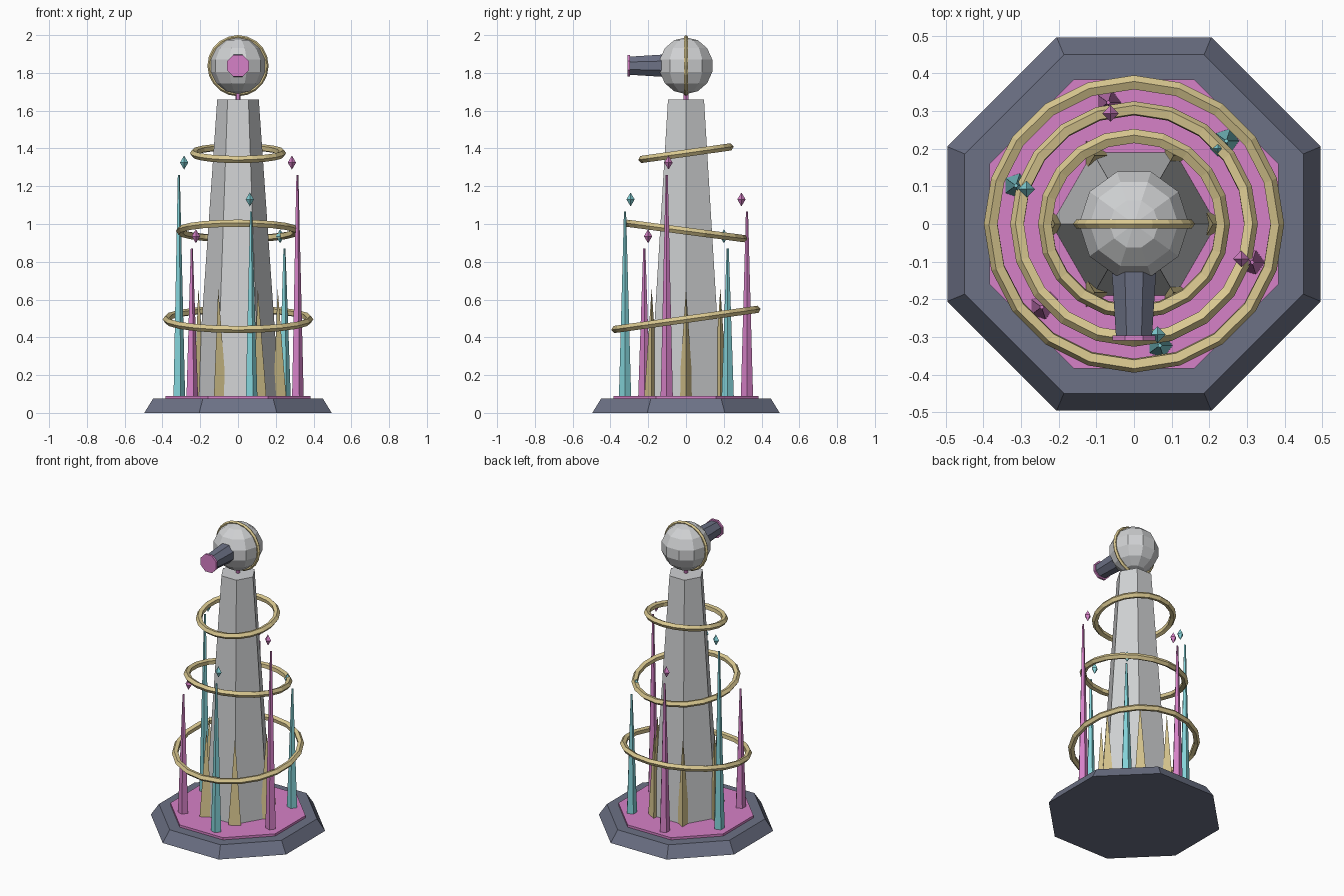
import bpy, bmesh, math
from mathutils import Matrix, Vector

if "Cube" in bpy.data.objects:
    bpy.data.objects.remove(bpy.data.objects["Cube"])


def material(name, rgb):
    m = bpy.data.materials.new(name)
    m.diffuse_color = (*rgb, 1)
    m.use_nodes = True
    m.node_tree.nodes["Principled BSDF"].inputs["Base Color"].default_value = m.diffuse_color
    return m


SLATE = material("slate", (0.15, 0.165, 0.235))
SILVER = material("silver", (0.63, 0.64, 0.65))
PINK = material("pink", (0.67, 0.22, 0.57))
CYAN = material("cyan", (0.23, 0.65, 0.69))
GOLD = material("gold", (0.70, 0.58, 0.28))


def finish(name, bm, mat, matrix=Matrix()):
    bmesh.ops.recalc_face_normals(bm, faces=bm.faces)
    me = bpy.data.meshes.new(name)
    bm.to_mesh(me)
    bm.free()
    me.materials.append(mat)
    ob = bpy.data.objects.new(name, me)
    ob.matrix_world = matrix
    bpy.context.collection.objects.link(ob)
    return ob


def stack(name, sides, profile, mat, matrix=Matrix(), turn=0.0):
    """Closed solid of polygon rings (radius, height); radius 0 gives a point."""
    bm = bmesh.new()
    rings = []
    for r, z in profile:
        n = sides if r > 0 else 1
        rings.append([bm.verts.new((r * math.cos(turn + math.tau * i / sides),
                                    r * math.sin(turn + math.tau * i / sides), z))
                      for i in range(n)])
    for a, b in zip(rings, rings[1:]):
        for i in range(sides):
            j = (i + 1) % sides
            if len(a) == 1:
                bm.faces.new((a[0], b[j], b[i]))
            elif len(b) == 1:
                bm.faces.new((a[i], a[j], b[0]))
            else:
                bm.faces.new((a[i], a[j], b[j], b[i]))
    for ring in (rings[0], rings[-1]):
        if len(ring) > 1:
            bm.faces.new(ring)
    return finish(name, bm, mat, matrix)


def torus(name, major, minor, mat, matrix, seg=20, sides=5):
    bm = bmesh.new()
    grid = []
    for i in range(seg):
        a = math.tau * i / seg
        row = []
        for k in range(sides):
            t = math.tau * k / sides
            d = major + minor * math.cos(t)
            row.append(bm.verts.new((d * math.cos(a), d * math.sin(a), minor * math.sin(t))))
        grid.append(row)
    for i in range(seg):
        a, b = grid[i], grid[(i + 1) % seg]
        for k in range(sides):
            m = (k + 1) % sides
            bm.faces.new((a[k], b[k], b[m], a[m]))
    return finish(name, bm, mat, matrix)


def at(x, y, z):
    return Matrix.Translation(Vector((x, y, z)))


EIGHTH = math.pi / 8
HEAD_Z = 1.838

# Octagonal base and glowing floor plate
stack("base", 8, [(0.537, 0), (0.487, 0.075)], SLATE, turn=EIGHTH)
stack("floor_plate", 8, [(0.416, 0.075), (0.416, 0.09)], PINK, turn=EIGHTH)

# Hexagonal column and the pin that carries the head
stack("column", 6, [(0.22, 0.08), (0.11, 1.66)], SILVER)
stack("head_pin", 6, [(0.014, 1.65), (0.014, 1.72)], PINK)

# Faceted head with an odd number of bands
bands = 7
head = [(0.15 * math.sin(math.pi * k / bands) if 0 < k < bands else 0,
         -0.15 * math.cos(math.pi * k / bands)) for k in range(bands + 1)]
stack("head", 10, head, SILVER, at(0, 0, HEAD_Z))
torus("head_ring", 0.15, 0.012, GOLD,
      at(0, 0, HEAD_Z) @ Matrix.Rotation(math.pi / 2, 4, 'X'))

# Barrel pointing to the front, with a lens plate
forward = at(0, 0, HEAD_Z) @ Matrix.Rotation(math.pi / 2, 4, 'X')
stack("barrel", 8, [(0.066, 0.09), (0.052, 0.297)], SLATE, forward, EIGHTH)
stack("lens", 8, [(0.062, 0.296), (0.062, 0.31)], PINK, forward, EIGHTH)

# Three tilted rings round the column
for name, major, z, tilt in (("lower_ring", 0.379, 0.495, 8),
                             ("middle_ring", 0.309, 0.963, -7.5),
                             ("upper_ring", 0.235, 1.375, 8)):
    torus(name, major, 0.02, GOLD,
          at(0, 0, z) @ Matrix.Rotation(math.radians(tilt), 4, 'X'))

# Three-sided spikes at the column foot
for i in range(6):
    a = math.radians(60 * i)
    stack(f"foot_spike_{i + 1}", 3, [(0.045, 0.085), (0, 0.66)], GOLD,
          at(0.21 * math.cos(a), 0.21 * math.sin(a), 0))

# Tall rods in alternating colours, each with a floating crystal
for i in range(6):
    a = math.radians(42 + 60 * i)
    c, s = math.cos(a), math.sin(a)
    mat = (CYAN, PINK)[i % 2]
    tip = (0.87, 1.065, 1.26)[i % 3]
    stack(f"rod_{i + 1}", 5, [(0.034, 0.085), (0.006, tip)], mat, at(0.33 * c, 0.33 * s, 0))
    stack(f"crystal_{i + 1}", 4, [(0, -0.037), (0.022, 0), (0, 0.037)], mat,
          at(0.3 * c, 0.3 * s, tip + 0.065))
